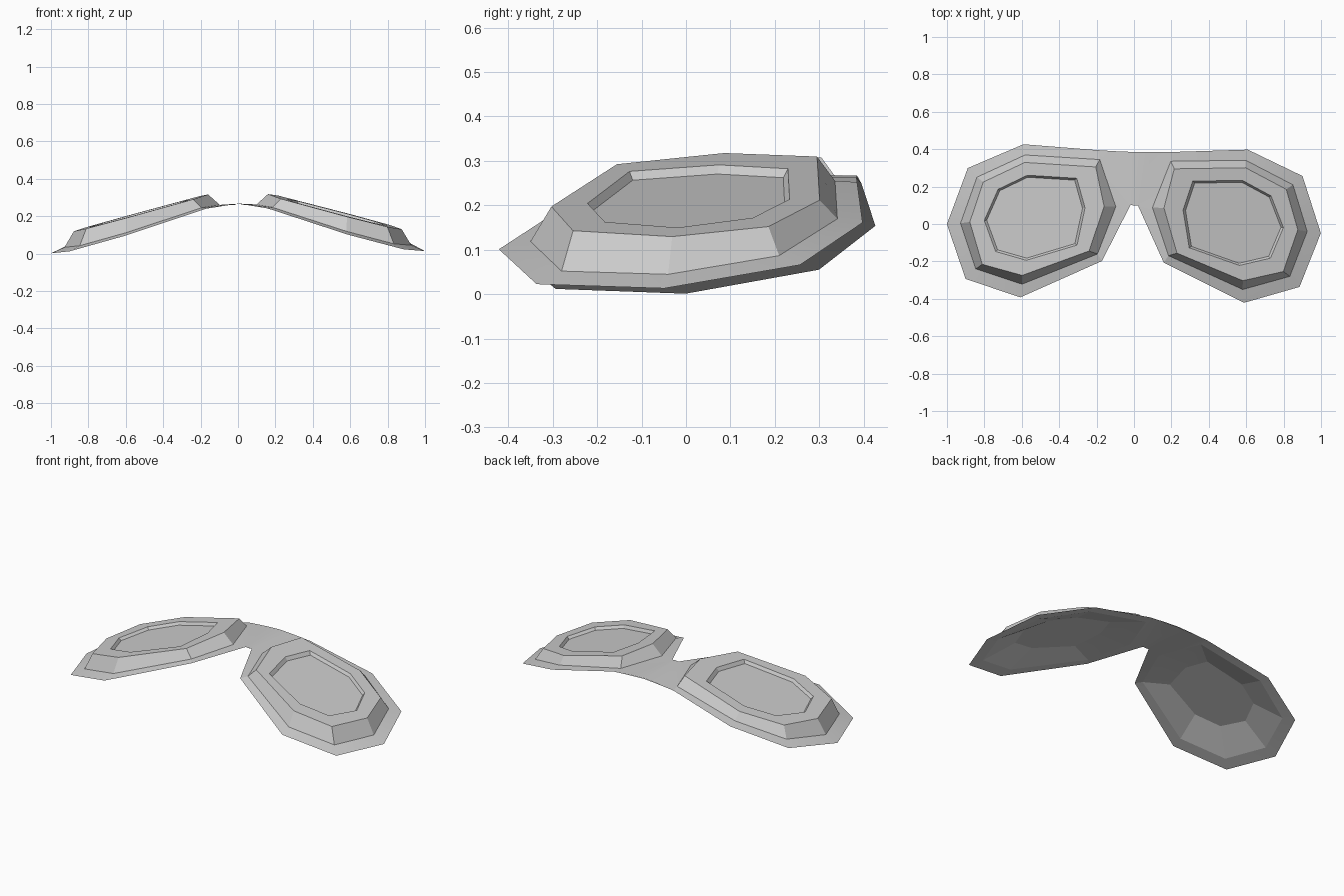
import bpy, bmesh

if "Cube" in bpy.data.objects:
    bpy.data.objects.remove(bpy.data.objects["Cube"])

# Octagon outlines of the right half (same point order in every loop)
RIM = [(.20, .39), (.60, .412), (.895, .278), (1.0, -.025),
       (.893, -.315), (.598, -.407), (.165, -.202), (.02, .10)]
WALL_BASE = [(.19, .34), (.59, .355), (.845, .23), (.927, -.018),
             (.84, -.260), (.59, -.336), (.19, -.165), (.098, .09)]
WALL_TOP = [(.21, .30), (.59, .315), (.81, .205), (.877, -.01),
            (.805, -.235), (.59, -.289), (.235, -.150), (.16, .09)]
LENS = [(.31, .237), (.575, .247), (.73, .168), (.80, 0),
        (.735, -.165), (.57, -.208), (.30, -.12), (.262, .08)]


def plane(x, y):
    # Sloping plane of one side
    return .13 - .295 * (x - .6) + .074 * y


def lift(x, y):
    # Height of the raised face above the sloping plane
    return .059 + .03 * (x - .2) - .05 * y


def ring(pts, raised=0, dz=0):
    return [(x, y, plane(x, y) + raised * lift(x, y) + dz) for x, y in pts]


def shrink(pts, f):
    cx = sum(p[0] for p in pts) / len(pts)
    cy = sum(p[1] for p in pts) / len(pts)
    return [(cx + (x - cx) * f, cy + (y - cy) * f) for x, y in pts]


def make_shell(name, loops, bridge_dz, flip, smooth_angle):
    bm = bmesh.new()
    rings = [[bm.verts.new(p) for p in loop] for loop in loops]
    for a, b in zip(rings, rings[1:]):
        for i in range(8):
            j = (i + 1) % 8
            bm.faces.new((a[i], b[i], b[j], a[j])[::-1])
    bm.faces.new(rings[-1][::-1])
    # Nose bridge half
    mid = bm.verts.new((.09, .386, .265 + bridge_dz))
    top = bm.verts.new((0, .385, .27 + bridge_dz))
    low = bm.verts.new((0, .10, .27 + bridge_dz))
    bm.faces.new((rings[0][7], mid, top, low))
    bm.faces.new((rings[0][7], rings[0][0], mid))
    bm.normal_update()
    # Front shell looks up, back shell looks down
    for f in bm.faces:
        if (f.normal.z < 0) != flip:
            f.normal_flip()
    me = bpy.data.meshes.new(name)
    bm.to_mesh(me)
    bm.free()
    ob = bpy.data.objects.new(name, me)
    bpy.context.collection.objects.link(ob)
    mir = ob.modifiers.new("mirror", 'MIRROR')
    mir.merge_threshold = .001
    # The whole piece sits very slightly turned
    ob.rotation_euler = (0, -.006, -.024)
    ob.location.z = -.003
    bpy.ops.object.select_all(action='DESELECT')
    bpy.context.view_layer.objects.active = ob
    ob.select_set(True)
    bpy.ops.object.shade_smooth_by_angle(angle=smooth_angle)
    return ob


# Rim and wall base flatten where they meet the bridge
rim = ring(RIM)
rim[0] = (*RIM[0], .254)
rim[7] = (*RIM[7], .267)
base = ring(WALL_BASE, 0, .010)
base[0] = (*WALL_BASE[0], .257)
base[7] = (*WALL_BASE[7], .264)

# Front: flange, raised wall, face, recessed lens
make_shell("front_frame", [rim, base, ring(WALL_TOP, 1), ring(LENS, 1),
                           ring(shrink(LENS, .95), 1, -.017)], 0, False, .2)

# Back: flange underside and concave dish
back_base = [(x, y, z - .006) for x, y, z in base]
make_shell("back_shell", [rim, back_base,
                          ring(shrink(LENS, .88), 1, -.021)], -.005, True, .12)
